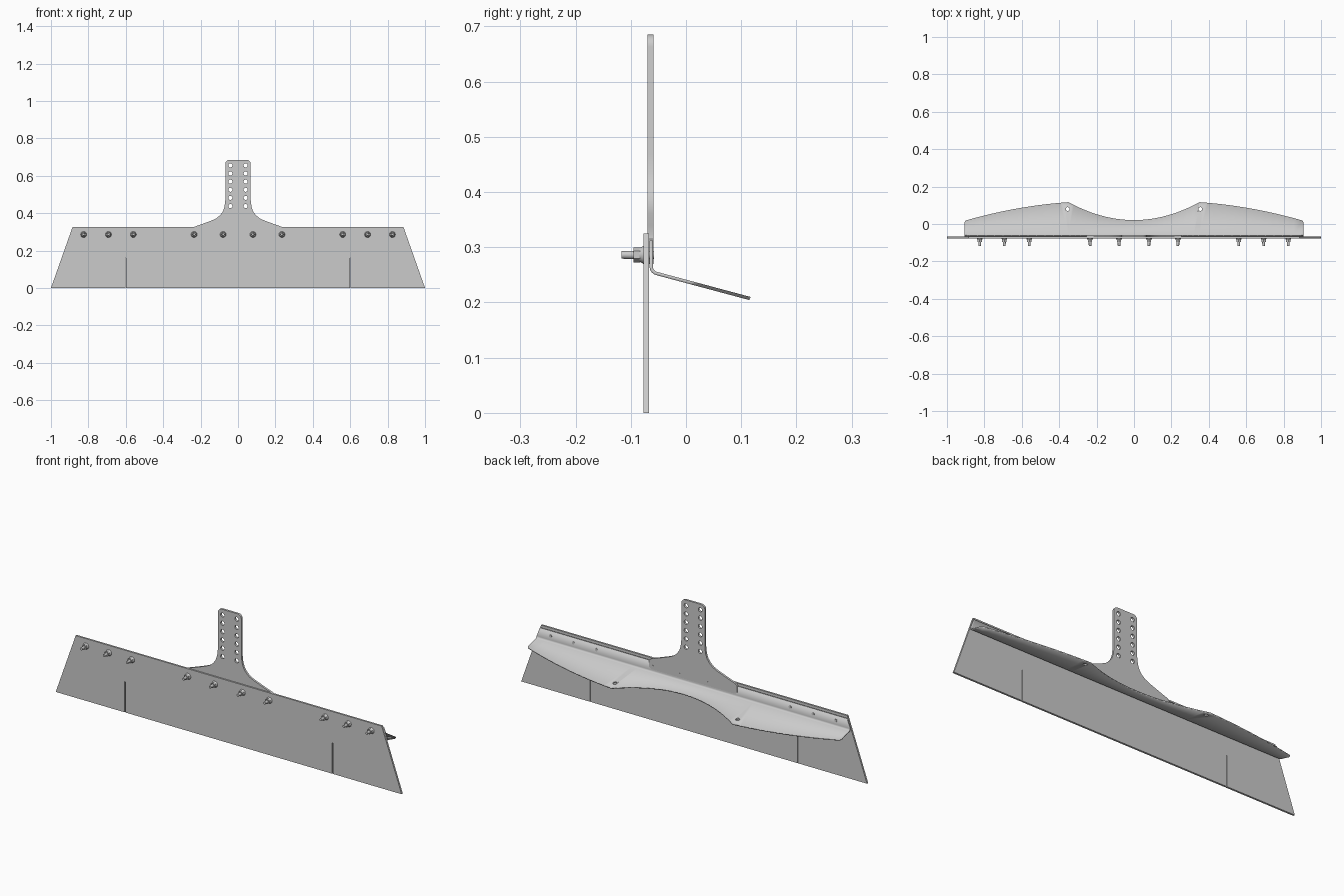
import bpy, bmesh
from math import sin, cos, pi, radians
from mathutils import Matrix, Vector

if "Cube" in bpy.data.objects:
    bpy.data.objects.remove(bpy.data.objects["Cube"])


def finish(ob):
    bpy.ops.object.select_all(action='DESELECT')
    ob.select_set(True)
    bpy.context.view_layer.objects.active = ob
    bpy.ops.object.shade_smooth_by_angle(angle=radians(30))


def add(name, mesh):
    ob = bpy.data.objects.new(name, mesh)
    bpy.context.collection.objects.link(ob)
    return ob


def circle(x, z, r, n=20):
    return [(x + r * cos(2 * pi * i / n), z + r * sin(2 * pi * i / n)) for i in range(n)]


def mirrored(right):
    """Close a right-hand outline (bottom to top) with its mirror image."""
    return right + [(-x, z) for x, z in reversed(right)]


def plate(name, loops, y0, y1):
    """Flat plate in the XZ plane; loops after the first are holes."""
    cu = bpy.data.curves.new(name, 'CURVE')
    cu.dimensions, cu.fill_mode, cu.extrude = '2D', 'BOTH', (y1 - y0) / 2
    for pts in loops:
        sp = cu.splines.new('POLY')
        sp.points.add(len(pts) - 1)
        for p, (x, z) in zip(sp.points, pts):
            p.co = (x, z, 0, 1)
        sp.use_cyclic_u = True
    tmp = add(name + "_outline", cu)
    bpy.context.view_layer.update()
    dg = bpy.context.evaluated_depsgraph_get()
    me = bpy.data.meshes.new_from_object(tmp.evaluated_get(dg))
    bpy.data.objects.remove(tmp)
    bm = bmesh.new()
    bm.from_mesh(me)
    bmesh.ops.remove_doubles(bm, verts=bm.verts, dist=1e-5)
    bmesh.ops.recalc_face_normals(bm, faces=bm.faces)
    bm.to_mesh(me)
    bm.free()
    me.transform(Matrix.Translation((0, (y0 + y1) / 2, 0)) @ Matrix.Rotation(pi / 2, 4, 'X'))
    ob = add(name, me)
    finish(ob)
    return ob


# Rubber flap: trapezoid with two slits cut up from the lower edge
plate("flap", [mirrored([(0.598, 0), (0.598, 0.16), (0.602, 0.16), (0.602, 0),
                         (1.0, 0), (0.885, 0.325)])], -0.077, -0.067)

# Mounting bracket: flared foot, rounded top, two columns of holes
side = [(0.24, 0.27), (0.255, 0.28), (0.255, 0.315), (0.245, 0.323), (0.20, 0.339),
        (0.14, 0.361), (0.115, 0.373), (0.096, 0.389), (0.081, 0.409), (0.072, 0.435),
        (0.068, 0.47)]
side += [(0.046 + 0.022 * cos(a * pi / 12), 0.663 + 0.022 * sin(a * pi / 12)) for a in range(7)]
holes = [circle(s * 0.041, 0.438 + 0.0435 * i, 0.011) for s in (-1, 1) for i in range(6)]
plate("bracket", [mirrored(side)] + holes, -0.0695, -0.0585)


# Bent stiffener: upright leg, rounded bend, sloping shelf with a curved rim
def rim(x):
    x = abs(x)
    if x <= 0.35:
        return 0.02 + 0.096 * (x / 0.35) ** 2
    t = (x - 0.35) / 0.55
    return 0.116 - 0.098 * t + 0.06 * t * (1 - t) if t <= 1 else 0.008


xs = [0.35 * i / 12 for i in range(13)] + [0.35 + 0.55 * i / 12 for i in range(1, 13)] + [0.906]
xs = [-x for x in reversed(xs[1:])] + xs
bend = [(-0.05 - 0.013 * cos(radians(a)), 0.265 - 0.013 * sin(radians(a)))
        for a in range(0, 76, 15)]
bm = bmesh.new()
rows = []
for x in xs:
    y_end, z_end = bend[-1]
    y = rim(x)
    col = [(x * 0.98, -0.063, 0.312)] + [(x, *p) for p in bend]
    col.append((x, y, z_end - (y - y_end) * 0.268))
    rows.append([bm.verts.new(c) for c in col])
for a, b in zip(rows, rows[1:]):
    for i in range(len(a) - 1):
        bm.faces.new((a[i], a[i + 1], b[i + 1], b[i]))
bmesh.ops.recalc_face_normals(bm, faces=bm.faces)
me = bpy.data.meshes.new("stiffener")
bm.to_mesh(me)
bm.free()
stiffener = add("stiffener", me)
sol = stiffener.modifiers.new("thickness", 'SOLIDIFY')
sol.thickness, sol.offset = 0.006, 0

# Two round holes through the shelf
bm = bmesh.new()
for s in (-1, 1):
    bmesh.ops.create_cone(bm, cap_ends=True, segments=20, radius1=0.01, radius2=0.01, depth=0.1,
                          matrix=Matrix.Translation((s * 0.355, 0.08, 0.215)))
me = bpy.data.meshes.new("hole_cutter")
bm.to_mesh(me)
bm.free()
cutter = add("hole_cutter", me)
cutter.hide_render = True
cutter.hide_set(True)
cut = stiffener.modifiers.new("holes", 'BOOLEAN')
cut.object, cut.operation, cut.solver = cutter, 'DIFFERENCE', 'EXACT'
finish(stiffener)


# Bolts: flush head, washer flange, hex nut and threaded end
def bolt_mesh():
    bm = bmesh.new()
    parts = [(-0.1165, -0.098, 0.0068, 0.0075, 16), (-0.098, -0.0575, 0.0075, 0.0075, 16),
             (-0.095, -0.083, 0.0135, 0.0135, 6), (-0.085, -0.0765, 0.012, 0.0165, 20)]
    for y0, y1, r0, r1, n in parts:
        m = Matrix.Translation((0, (y0 + y1) / 2, 0)) @ Matrix.Rotation(-pi / 2, 4, 'X')
        bmesh.ops.create_cone(bm, cap_ends=True, segments=n, radius1=r0, radius2=r1,
                              depth=y1 - y0, matrix=m)
    me = bpy.data.meshes.new("bolt")
    bm.to_mesh(me)
    bm.free()
    return me


bolt = bolt_mesh()
for i, x in enumerate((0.08, 0.235, 0.56, 0.693, 0.825)):
    for s, tag in ((1, "right"), (-1, "left")):
        ob = add(f"bolt_{tag}_{i + 1}", bolt)
        ob.location = Vector((s * x, 0, 0.286))
finish(ob)
